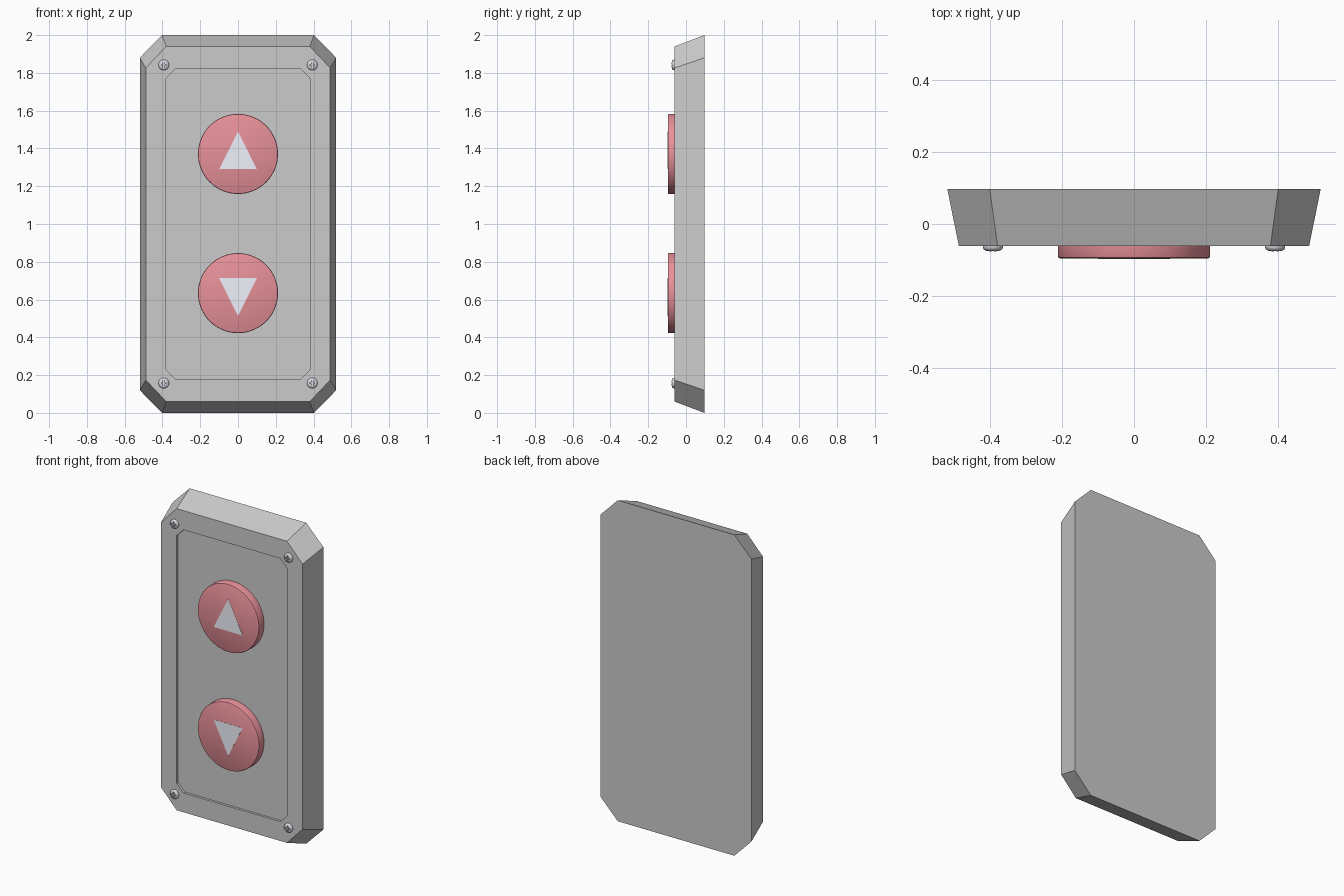
import bpy, bmesh, math

if "Cube" in bpy.data.objects:
    bpy.data.objects.remove(bpy.data.objects["Cube"])

FRONT, BACK, FLOOR, CAP = -0.061, 0.098, -0.046, -0.096


def material(name, rgb):
    m = bpy.data.materials.new(name)
    m.diffuse_color = (*rgb, 1)
    m.use_nodes = True
    m.node_tree.nodes["Principled BSDF"].inputs["Base Color"].default_value = m.diffuse_color
    return m


def add_object(name, bm, z=0.0, mat=None, smooth=False):
    bmesh.ops.recalc_face_normals(bm, faces=bm.faces)
    me = bpy.data.meshes.new(name)
    bm.to_mesh(me)
    bm.free()
    ob = bpy.data.objects.new(name, me)
    ob.location.z = z
    bpy.context.collection.objects.link(ob)
    if mat:
        me.materials.append(mat)
    if smooth:
        smooth_by_angle(ob)
    return ob


def activate(ob):
    bpy.ops.object.select_all(action='DESELECT')
    ob.select_set(True)
    bpy.context.view_layer.objects.active = ob


def smooth_by_angle(ob):
    activate(ob)
    bpy.ops.object.shade_smooth_by_angle(angle=math.radians(35))


def loft(rings):
    """Closed solid through rings of 3D points with equal counts."""
    bm = bmesh.new()
    vs = [[bm.verts.new(p) for p in r] for r in rings]
    n = len(vs[0])
    for a, b in zip(vs, vs[1:]):
        for i in range(n):
            j = (i + 1) % n
            bm.faces.new((a[i], a[j], b[j], b[i]))
    bm.faces.new(vs[0])
    bm.faces.new(vs[-1])
    return bm


def octagon(w, h, cw, ch, y):
    """Rectangle of half size w, h with cut corners starting at cw, ch."""
    return [(x, y, z) for x, z in ((w, -ch), (w, ch), (cw, h), (-cw, h),
                                   (-w, ch), (-w, -ch), (-cw, -h), (cw, -h))]


def circle(r, y, n, cx=0, cz=0):
    return [(cx + r * math.cos(2 * math.pi * i / n), y,
             cz + r * math.sin(2 * math.pi * i / n)) for i in range(n)]


red = material("button_red", (0.8, 0.28, 0.32))
white = material("arrow_white", (0.88, 0.89, 0.96))
steel = material("screw_steel", (0.68, 0.68, 0.74))

# Housing: tapered plate with cut corners and a shallow recessed panel
add_object("housing", loft([
    octagon(0.52, 1.0, 0.402, 0.88, BACK),
    octagon(0.488, 0.94, 0.38, 0.826, FRONT),
    octagon(0.38, 0.82, 0.333, 0.773, FRONT),
    octagon(0.38, 0.82, 0.333, 0.773, FLOOR)]), z=1)

# Two round buttons, each with an arrow inlay
for name, s in (("up", 1), ("down", -1)):
    z = 1 + 0.371 * s
    if s < 0:
        z = 0.634
    add_object(name + "_button", loft([
        circle(0.212, FLOOR + 0.002, 64), circle(0.212, CAP + 0.006, 64),
        circle(0.210, CAP + 0.002, 64), circle(0.206, CAP, 64)]), z, red, True)
    tri = [(-0.1, -0.08 * s), (0.1, -0.08 * s), (0, 0.12 * s)]
    add_object(name + "_arrow", loft(
        [[(x, y, h) for x, h in tri] for y in (CAP + 0.003, CAP - 0.001)]), z, white)

# Corner screws: domed head with a cross slot, mirrored to all four corners
sx, sz = 0.393, 0.842
dome = ((0.028, FRONT + 0.004), (0.028, -0.066), (0.025, -0.0715),
        (0.019, -0.0745), (0.010, -0.076))
screw = add_object("corner_screws", loft(
    [circle(r, y, 24, sx, sz) for r, y in dome]), 1, steel)
a, b = 0.0035, 0.017
cross = [(b, -a), (b, a), (a, a), (a, b), (-a, b), (-a, a),
         (-b, a), (-b, -a), (-a, -a), (-a, -b), (a, -b), (a, -a)]
cutter = add_object("slot_cutter", loft(
    [[(sx + x, y, sz + z) for x, z in cross] for y in (-0.067, -0.09)]), 1)
cut = screw.modifiers.new("slot", 'BOOLEAN')
cut.operation, cut.solver, cut.object = 'DIFFERENCE', 'EXACT', cutter
activate(screw)
bpy.ops.object.modifier_apply(modifier=cut.name)
bpy.data.objects.remove(cutter)
smooth_by_angle(screw)
mirror = screw.modifiers.new("corners", 'MIRROR')
mirror.use_axis = (True, False, True)
